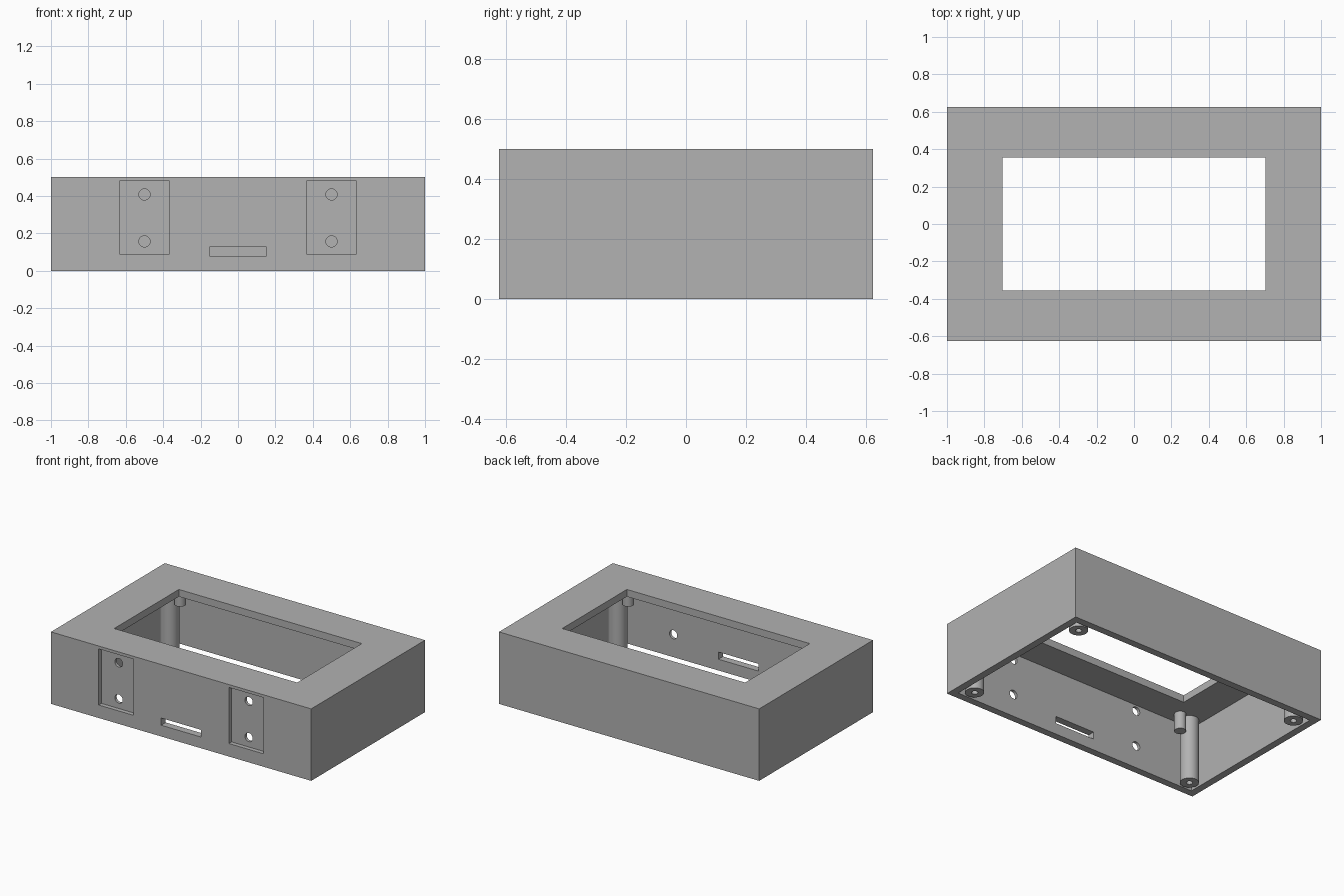
import bpy, bmesh
from math import radians, tau
from mathutils import Matrix, Vector

old = bpy.data.objects.get("Cube")
if old:
    bpy.data.objects.remove(old, do_unlink=True)

grey = bpy.data.materials.new("plain_grey")
grey.use_nodes = True
COLOUR = (0.445, 0.445, 0.445, 1)
grey.diffuse_color = COLOUR
grey.node_tree.nodes["Principled BSDF"].inputs["Base Color"].default_value = COLOUR

# Overall sizes
W, D, H, WALL = 1.0, 0.625, 0.5, 0.05


def add_object(name, bm):
    bmesh.ops.recalc_face_normals(bm, faces=bm.faces)
    mesh = bpy.data.meshes.new(name)
    bm.to_mesh(mesh)
    bm.free()
    mesh.materials.append(grey)
    obj = bpy.data.objects.new(name, mesh)
    bpy.context.collection.objects.link(obj)
    return obj


def box(name, low, high):
    low, high = Vector(low), Vector(high)
    bm = bmesh.new()
    bmesh.ops.create_cube(bm, size=1, matrix=Matrix.Translation((low + high) / 2)
                          @ Matrix.Diagonal((*(high - low), 1)))
    return add_object(name, bm)


def front_drill(name, x, z, radius):
    bm = bmesh.new()
    bmesh.ops.create_cone(bm, cap_ends=True, segments=32, radius1=radius, radius2=radius,
                          depth=0.3, matrix=Matrix.Translation((x, -D, z))
                          @ Matrix.Rotation(radians(90), 4, "X"))
    return add_object(name, bm)


def lathe(name, x, y, profile):
    """Spin an (r, z) profile about a vertical axis."""
    bm = bmesh.new()
    verts = [bm.verts.new((r, 0, z)) for r, z in profile]
    edges = [bm.edges.new(pair) for pair in zip(verts, verts[1:])]
    bmesh.ops.spin(bm, geom=verts + edges, cent=(0, 0, 0), axis=(0, 0, 1),
                   angle=tau, steps=32)
    bmesh.ops.remove_doubles(bm, verts=bm.verts, dist=0.0001)
    bmesh.ops.translate(bm, verts=bm.verts, vec=(x, y, 0))
    return add_object(name, bm)


def cut(target, cutter):
    mod = target.modifiers.new("cut", "BOOLEAN")
    mod.operation, mod.solver, mod.object = "DIFFERENCE", "EXACT", cutter
    bpy.context.view_layer.objects.active = target
    bpy.ops.object.modifier_apply(modifier=mod.name)
    bpy.data.objects.remove(cutter, do_unlink=True)


# Case: open underneath, window in the top
case = box("case", (-W, -D, 0), (W, D, H))
cut(case, box("cavity", (WALL - W, WALL - D, -0.2), (W - WALL, D - WALL, H - WALL)))
cut(case, box("window", (-0.703, -0.355, 0.3), (0.703, 0.355, 0.7)))

# Front cable slot, shallow pockets and their screw holes
cut(case, box("slot", (-0.153, -D - 0.1, 0.078), (0.153, -D + 0.1, 0.128)))
for side in (-1, 1):
    cx = side * 0.5
    cut(case, box("pocket", (cx - 0.133, -D - 0.1, 0.09), (cx + 0.133, -D + 0.03, 0.48)))
    for z in (0.157, 0.408):
        cut(case, front_drill("screw_hole", cx, z, 0.03))

# Corner posts with blind bores, and short standoffs below the top plate
parts = [case]
for sx, left in ((-1, "right"), (1, "left")):
    for sy, front in ((-1, "front"), (1, "back")):
        parts.append(lathe(f"{front}_{left}_post", sx * 0.875, sy * 0.505,
                           [(0, 0.25), (0.02, 0.25), (0.02, 0), (0.06, 0),
                            (0.06, 0.47), (0, 0.47)]))
        parts.append(lathe(f"{front}_{left}_standoff", sx * 0.782, sy * 0.483,
                           [(0, 0.328), (0.0375, 0.328), (0.0375, 0.47), (0, 0.47)]))

# Smooth round walls, keep corners sharp
bpy.ops.object.select_all(action="DESELECT")
for part in parts:
    part.select_set(True)
bpy.context.view_layer.objects.active = case
bpy.ops.object.shade_smooth_by_angle(angle=radians(30))
